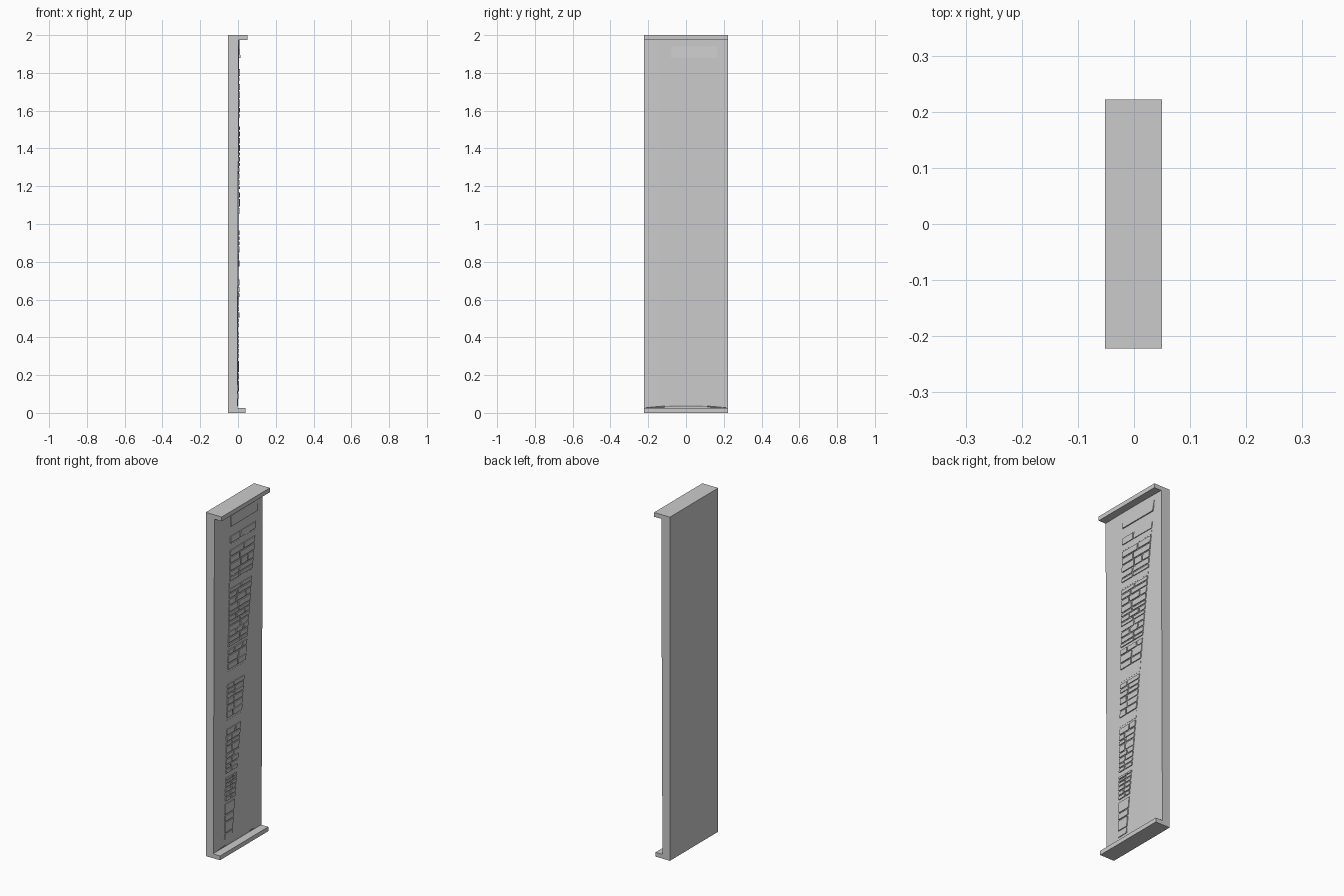
import bpy, bmesh, random
from mathutils import Vector

random.seed(4)
if "Cube" in bpy.data.objects:
    bpy.data.objects.remove(bpy.data.objects["Cube"])

grey = bpy.data.materials.new("plain grey")
grey.use_nodes = True
grey.diffuse_color = (0.6, 0.6, 0.6, 1)
grey.node_tree.nodes["Principled BSDF"].inputs["Base Color"].default_value = grey.diffuse_color

HALF = 0.222      # half width of the panel
GAP = 0.008       # joint between bricks


def finish(bm, name):
    bmesh.ops.recalc_face_normals(bm, faces=bm.faces)
    mesh = bpy.data.meshes.new(name)
    bm.to_mesh(mesh)
    bm.free()
    mesh.materials.append(grey)
    obj = bpy.data.objects.new(name, mesh)
    bpy.context.collection.objects.link(obj)
    return obj


def box(name, low, high):
    bm = bmesh.new()
    low, high = Vector(low), Vector(high)
    bmesh.ops.create_cube(bm, size=1)
    for v in bm.verts:
        v.co = (low + high) / 2 + v.co * (high - low)
    return finish(bm, name)


def surface(y, z):
    """Gently leaning, slightly bulging front of the panel."""
    return 0.004 * (z - 1) + 0.003 * (1 - (y / HALF) ** 2)


def left_edge(z):
    return -0.13 + 0.025 * z


def right_edge(z):
    return -0.064 + 0.122 * z


# Backing board with a lip at each end
box("backing_board", (-0.052, -HALF, 0), (-0.006, HALF, 2))
box("top_lip", (-0.006, -HALF, 1.975), (0.05, HALF, 2))
box("bottom_lip", (-0.006, -HALF, 0), (0.04, HALF, 0.025))

# Curved face panel with an arched, undercut lower edge
bm = bmesh.new()
bmesh.ops.create_grid(bm, x_segments=16, y_segments=40, size=1)
for v in bm.verts:
    y, t = v.co.x * HALF, (v.co.y + 1) / 2
    bottom = 0.026 + 0.014 * (1 - (y / HALF) ** 2)
    z = bottom + t * (1.975 - bottom)
    v.co = (surface(y, z), y, z)
back = bmesh.ops.extrude_face_region(bm, geom=bm.faces[:])["geom"]
for v in back:
    if isinstance(v, bmesh.types.BMVert):
        v.co.x = -0.01
        if v.co.z < 0.05:
            v.co.z = 0.024
panel = finish(bm, "face_panel")
for poly in panel.data.polygons:
    poly.use_smooth = abs(poly.normal.x) > 0.9


def add_brick(bm, y_ends, z_low, z_high, height):
    """Raised block; y_ends are fractions across the tapering wall."""
    corners = []
    for z in (z_low, z_high):
        span = right_edge(z) - left_edge(z)
        for u in y_ends if z == z_low else y_ends[::-1]:
            y = left_edge(z) + u * span
            y += GAP / 2 if u == y_ends[0] else -GAP / 2
            corners.append((y, z))
    base = [bm.verts.new((surface(y, z) - 0.004, y, z)) for y, z in corners]
    top = [bm.verts.new((surface(y, z) + height, y, z)) for y, z in corners]
    bm.faces.new(base[::-1])
    bm.faces.new(top)
    for i in range(4):
        j = (i + 1) % 4
        bm.faces.new((base[i], base[j], top[j], top[i]))


# Tapering wall of bricks: (bottom, top, number of courses) for each block
courses = [(1.78, 1.825, 1), (1.56, 1.745, 5), (1.18, 1.52, 11), (1.05, 1.17, 3),
           (0.77, 0.97, 6), (0.45, 0.71, 8), (0.29, 0.43, 6), (0.07, 0.28, 4)]
bm = bmesh.new()
for low, high, count in courses:
    sizes = [random.uniform(0.7, 1.3) for _ in range(count)]
    z = low
    for k, size in enumerate(sizes):
        top = z + (high - low) * size / sum(sizes)
        cut = random.uniform(0.35, 0.62)
        ends = [0, 1] if z < 0.27 else [0, cut, 1]
        if z > 1 and k % 3 == 2:
            ends = [0, cut * 0.75, 0.74, 1]
        for pair in zip(ends, ends[1:]):
            add_brick(bm, pair, z + GAP / 2, top - GAP / 2, random.uniform(0.004, 0.006))
        z = top
finish(bm, "brick_courses")

# Plain smooth bands between the brick blocks, swelling at the head
bm = bmesh.new()
for low, high in [(0.72, 0.76), (0.98, 1.04), (1.525, 1.555), (1.75, 1.775)]:
    add_brick(bm, (0, 1), low, high, 0.001)
finish(bm, "plain_bands")

bm = bmesh.new()
add_brick(bm, (0, 1), 1.88, 1.94, 0.007)
for v in bm.verts:
    if v.co.z > 1.9 and v.co.x > 0.004:
        v.co.x -= 0.005
finish(bm, "head_band")
